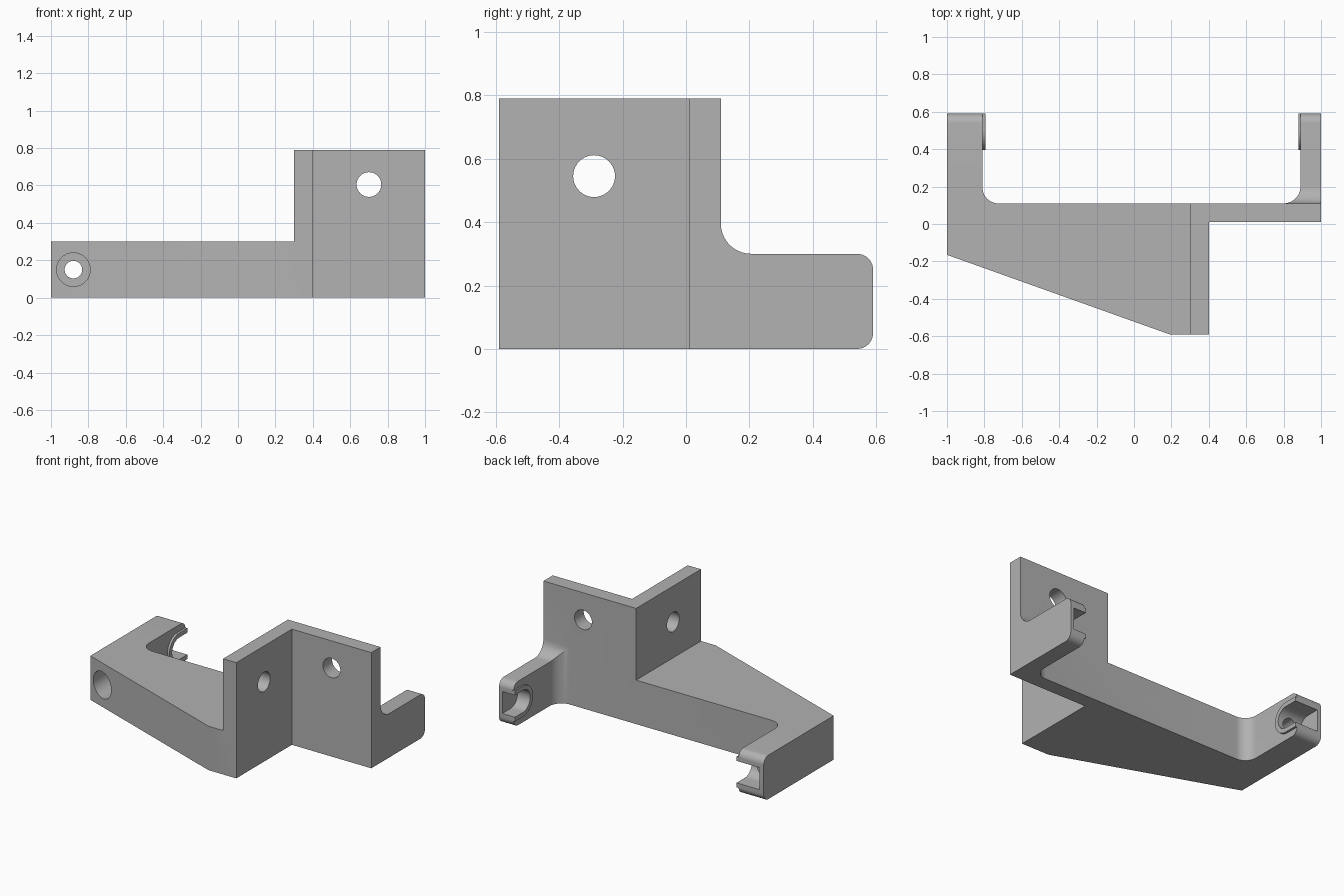
import bpy, bmesh, math
from mathutils import Vector

cube = bpy.data.objects.get("Cube")
if cube:
    bpy.data.objects.remove(cube, do_unlink=True)

grey = bpy.data.materials.new("plain_grey")
grey.use_nodes = True
colour = (0.445, 0.445, 0.445, 1)
grey.diffuse_color = colour
grey.node_tree.nodes["Principled BSDF"].inputs["Base Color"].default_value = colour


def rounded(corners, steps=10):
    """Turn (a, b, radius) corners into an outline with circular corners."""
    outline = []
    for i, (a, b, r) in enumerate(corners):
        p = Vector((a, b))
        if not r:
            outline.append(p)
            continue
        u = (Vector(corners[i - 1][:2]) - p).normalized()
        v = (Vector(corners[(i + 1) % len(corners)][:2]) - p).normalized()
        half = u.angle(v) / 2
        centre = p + (u + v).normalized() * (r / math.sin(half))
        start = p + u * (r / math.tan(half)) - centre
        end = p + v * (r / math.tan(half)) - centre
        sweep = math.atan2(start.x * end.y - start.y * end.x, start.dot(end))
        for k in range(steps + 1):
            t = sweep * k / steps
            c, s = math.cos(t), math.sin(t)
            outline.append(centre + Vector((start.x * c - start.y * s,
                                            start.x * s + start.y * c)))
    return outline


def circle(a, b, r, n=40):
    return [Vector((a + r * math.cos(math.tau * i / n),
                    b + r * math.sin(math.tau * i / n))) for i in range(n)]


def slot(y, z, r, y_end, n=24):
    """U-shaped outline, open towards the back."""
    arc = [Vector((y + r * math.cos(t), z + r * math.sin(t)))
           for t in (math.pi * (0.5 + i / n) for i in range(n + 1))]
    return arc + [Vector((y_end, z - r)), Vector((y_end, z + r))]


def prism(name, outline, axis, low, high):
    """Extrude a flat outline along the given axis."""
    place = {"x": lambda p, d: (d, p.x, p.y),
             "y": lambda p, d: (p.x, d, p.y),
             "z": lambda p, d: (p.x, p.y, d)}[axis]
    bm = bmesh.new()
    rings = [[bm.verts.new(place(p, d)) for p in outline] for d in (low, high)]
    for ring in rings:
        bm.faces.new(ring)
    for i in range(len(outline)):
        bm.faces.new((rings[0][i - 1], rings[0][i], rings[1][i], rings[1][i - 1]))
    bmesh.ops.recalc_face_normals(bm, faces=bm.faces)
    mesh = bpy.data.meshes.new(name)
    bm.to_mesh(mesh)
    bm.free()
    mesh.materials.append(grey)
    obj = bpy.data.objects.new(name, mesh)
    bpy.context.collection.objects.link(obj)
    return obj


def combine(target, tool, operation):
    mod = target.modifiers.new(operation.lower(), "BOOLEAN")
    mod.operation, mod.solver, mod.object = operation, "EXACT", tool
    bpy.context.view_layer.objects.active = target
    bpy.ops.object.modifier_apply(modifier=mod.name)
    bpy.data.objects.remove(tool, do_unlink=True)


# Bracket: plan outline trimmed by the side outline
plan = rounded([(-1, 0.7, 0), (-0.81, 0.7, 0), (-0.81, 0.11, 0.085),
                (0.89, 0.11, 0.09), (0.89, 0.7, 0), (1, 0.7, 0), (1, 0.01, 0),
                (0.4, 0.01, 0), (0.4, -0.59, 0), (0.19, -0.59, 0), (-1, -0.165, 0)])
side = rounded([(-0.7, 0, 0), (0.59, 0, 0.05), (0.59, 0.3, 0.05),
                (0.11, 0.3, 0.095), (0.11, 0.79, 0), (-0.7, 0.79, 0)])
bracket = prism("bracket", plan, "z", -0.1, 0.9)
combine(bracket, prism("side_trim", side, "x", -1.2, 1.2), "INTERSECT")

# Low deck beside the upright walls
deck = rounded([(-1.2, 0.3, 0), (0.3, 0.3, 0), (0.3, 1, 0), (-1.2, 1, 0)])
combine(bracket, prism("deck_cut", deck, "y", -0.8, 0.8), "DIFFERENCE")

# Raised rims and open pockets at the arm ends
for rim, pocket in (((-0.83, -0.795), (-0.97, -0.7)), ((0.88, 0.91), (0.8, 0.975))):
    combine(bracket, prism("rim", slot(0.5, 0.15, 0.105, 0.59), "x", *rim), "UNION")
    combine(bracket, prism("pocket", slot(0.5, 0.15, 0.075, 0.7), "x", *pocket),
            "DIFFERENCE")

# Screw bore with a wide counterbore through the right arm
combine(bracket, prism("bore", circle(-0.88, 0.15, 0.047), "y", -0.5, 0.5), "DIFFERENCE")
combine(bracket, prism("counterbore", circle(-0.88, 0.15, 0.09), "y", -0.5, 0.1),
        "DIFFERENCE")

# Mounting holes in both upright walls
combine(bracket, prism("front_hole", circle(0.7, 0.605, 0.066), "y", -0.1, 0.2),
        "DIFFERENCE")
combine(bracket, prism("side_hole", circle(-0.29, 0.545, 0.066), "x", 0.2, 0.5),
        "DIFFERENCE")

bpy.ops.object.select_all(action="DESELECT")
bracket.select_set(True)
bpy.context.view_layer.objects.active = bracket
bpy.ops.object.shade_smooth_by_angle(angle=math.radians(30))
